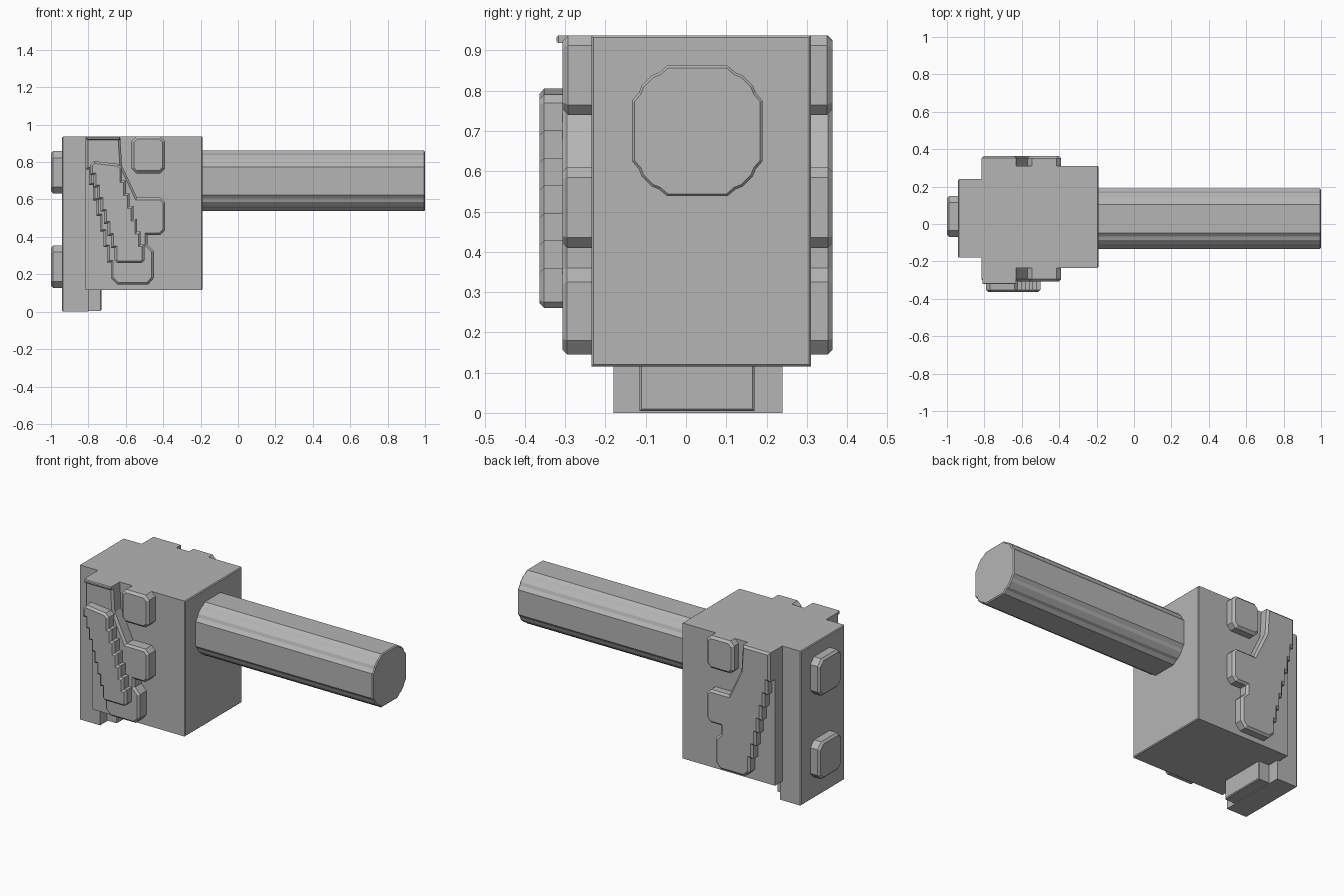
import bpy
import bmesh

if "Cube" in bpy.data.objects:
    bpy.data.objects.remove(bpy.data.objects["Cube"], do_unlink=True)

GREY = (0.46, 0.46, 0.46, 1.0)
grey = bpy.data.materials.new("plain grey")
grey.use_nodes = True
grey.diffuse_color = GREY
grey.node_tree.nodes["Principled BSDF"].inputs["Base Color"].default_value = GREY


def prism(name, outline, axis, start, end, bevel=0.0):
    """Extrude a 2D outline along x or y, chamfering the rim of the far cap."""
    def place(p, d):
        return (d, p[0], p[1]) if axis == "x" else (p[0], d, p[1])
    bm = bmesh.new()
    near = [bm.verts.new(place(p, start)) for p in outline]
    far = [bm.verts.new(place(p, end)) for p in outline]
    n = len(outline)
    bm.faces.new(near)
    cap = bm.faces.new(far)
    for i in range(n):
        j = (i + 1) % n
        bm.faces.new((near[i], near[j], far[j], far[i]))
    bmesh.ops.recalc_face_normals(bm, faces=bm.faces[:])
    if bevel:
        bmesh.ops.bevel(bm, geom=list(cap.edges), offset=bevel, segments=1,
                        profile=0.5, affect="EDGES")
    mesh = bpy.data.meshes.new(name)
    bm.to_mesh(mesh)
    bm.free()
    mesh.materials.append(grey)
    obj = bpy.data.objects.new(name, mesh)
    bpy.context.collection.objects.link(obj)
    return obj


def rect(u0, u1, v0, v1, cut=0.0):
    """Rectangle outline with optional cut corners."""
    if not cut:
        return [(u0, v0), (u1, v0), (u1, v1), (u0, v1)]
    return [(u0 + cut, v0), (u1 - cut, v0), (u1, v0 + cut), (u1, v1 - cut),
            (u1 - cut, v1), (u0 + cut, v1), (u0, v1 - cut), (u0, v0 + cut)]


def stairs(p, q, steps):
    """Stepped edge from p to q, each step going up or down first, then across."""
    pts = [p]
    du, dv = (q[0] - p[0]) / steps, (q[1] - p[1]) / steps
    for _ in range(steps):
        u, v = pts[-1]
        pts += [(u, v + dv), (u + du, v + dv)]
    return pts


TOP = 0.937

# Housing, side plate and stepped foot
prism("housing", rect(-0.235, 0.31, 0.115, TOP), "x", -0.815, -0.19, 0.005)
prism("side_plate", rect(-0.18, 0.24, 0.0, TOP), "x", -0.80, -0.94, 0.005)
prism("foot_step", rect(-0.115, 0.17, 0.005, 0.13), "x", -0.85, -0.73, 0.005)

# Shaft with a notched corner profile repeated around its centre
corner = [(0.162, 0.075), (0.145, 0.095), (0.138, 0.113),
          (0.113, 0.138), (0.095, 0.145), (0.075, 0.162)]
ring = []
for _ in range(4):
    ring += corner
    corner = [(-b, a) for a, b in corner]
prism("shaft", [(0.028 + a, 0.70 + b) for a, b in ring], "x", -0.25, 1.0, 0.006)

# Studs on the side plate
for label, z in (("lower", 0.24), ("upper", 0.745)):
    prism(label + "_stud", rect(-0.07, 0.15, z - 0.113, z + 0.113, 0.035),
          "x", -0.92, -1.0, 0.012)

# Slanted relief with a joined middle pad, on both faces
relief = [(-0.815, TOP), (-0.63, TOP), (-0.62, 0.78), (-0.54, 0.61),
          (-0.415, 0.61), (-0.39, 0.585), (-0.39, 0.435), (-0.415, 0.41),
          (-0.485, 0.41), (-0.485, 0.36), (-0.45, 0.325), (-0.45, 0.18),
          (-0.48, 0.145), (-0.645, 0.145)]
relief += stairs((-0.68, 0.18), (-0.815, 0.76), 7)
for side, start, end in (("front", -0.20, -0.307), ("back", 0.28, 0.364)):
    prism(side + "_relief", relief, "y", start, end, 0.012)
    prism(side + "_upper_pad", rect(-0.57, -0.39, 0.74, TOP, 0.025),
          "y", start, end, 0.014)

# Raised slanted bar and top lip on the front
bar = [(-0.77, 0.805), (-0.64, 0.79)]
bar += stairs((-0.62, 0.77), (-0.50, 0.36), 6)
bar += [(-0.50, 0.275), (-0.515, 0.26), (-0.645, 0.26)]
bar += stairs((-0.66, 0.275), (-0.79, 0.73), 7)
bar += [(-0.79, 0.785)]
prism("front_bar", bar, "y", -0.25, -0.364, 0.012)
prism("front_lip", rect(-0.81, -0.63, 0.918, TOP), "y", -0.22, -0.322, 0.005)
